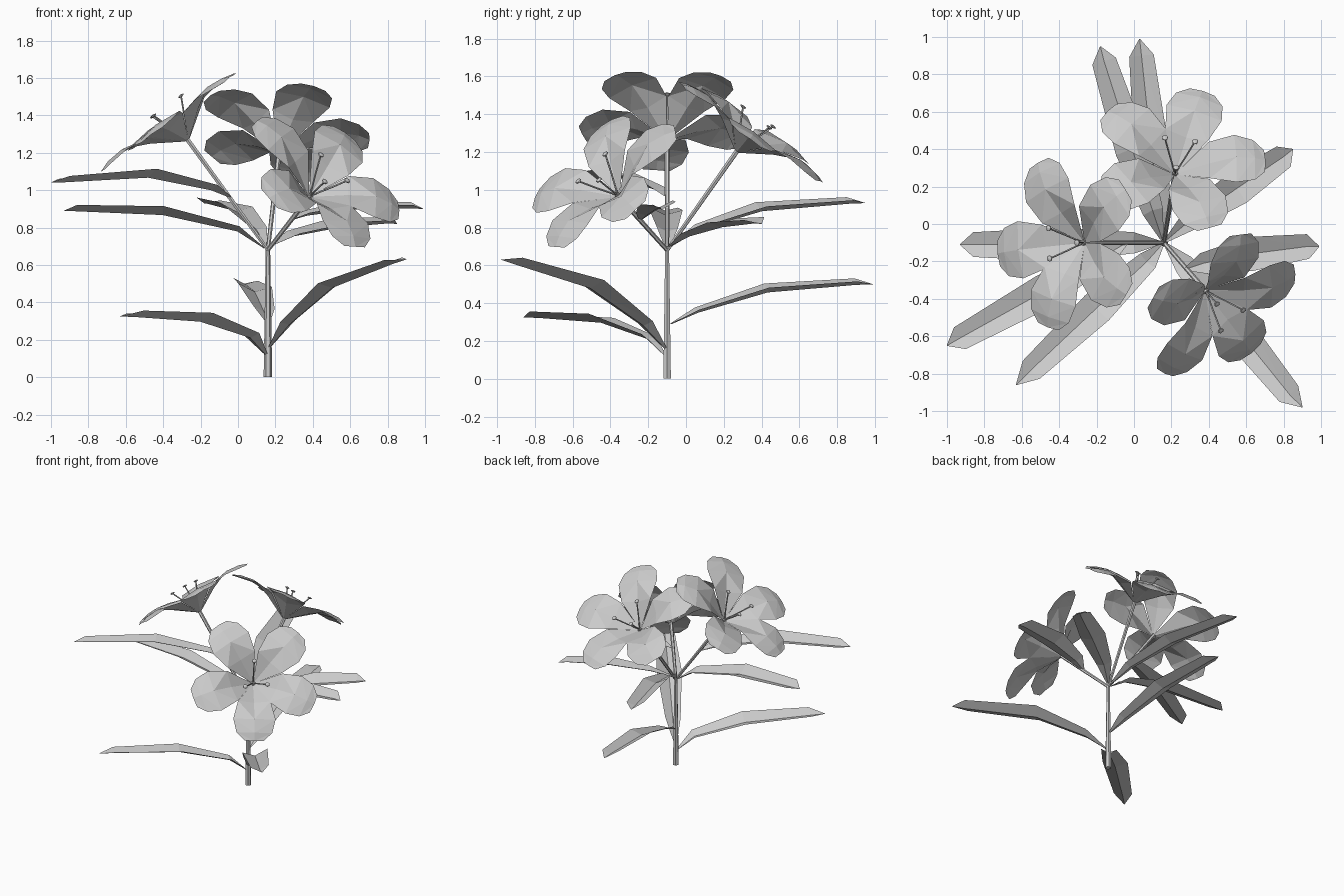
import bpy, bmesh, math
from mathutils import Vector, Matrix

cube = bpy.data.objects.get("Cube")
if cube:
    bpy.data.objects.remove(cube, do_unlink=True)

grey = bpy.data.materials.new("plain grey")
grey.use_nodes = True
GREY = (0.6, 0.6, 0.6, 1)
grey.diffuse_color = GREY
grey.node_tree.nodes["Principled BSDF"].inputs["Base Color"].default_value = GREY


def finish(name, bm):
    bmesh.ops.remove_doubles(bm, verts=bm.verts, dist=0.0005)
    mesh = bpy.data.meshes.new(name)
    bm.to_mesh(mesh)
    bm.free()
    mesh.materials.append(grey)
    obj = bpy.data.objects.new(name, mesh)
    bpy.context.collection.objects.link(obj)
    return obj


def skin(bm, rows, closed=False):
    """Join rows of points into triangles."""
    grid = [[bm.verts.new(p) for p in row] for row in rows]
    n = len(grid[0])
    for a, b in zip(grid, grid[1:]):
        for i in range(n if closed else n - 1):
            j = (i + 1) % n
            if not closed and i >= n // 2:      # mirror the diagonals
                bm.faces.new((a[i], a[j], b[i]))
                bm.faces.new((a[j], b[j], b[i]))
            else:
                bm.faces.new((a[i], a[j], b[j]))
                bm.faces.new((a[i], b[j], b[i]))
    return grid


def tube(bm, path, radii, sides=6):
    pts = [Vector(p) for p in path]
    rows = []
    for i, (p, r) in enumerate(zip(pts, radii)):
        d = pts[min(i + 1, len(pts) - 1)] - pts[max(i - 1, 0)]
        q = d.to_track_quat('Z', 'Y')
        rows.append([p + q @ Vector((r * math.cos(t), r * math.sin(t), 0))
                     for t in (math.tau * k / sides for k in range(sides))])
    grid = skin(bm, rows, True)
    bm.faces.new(grid[0][::-1])
    bm.faces.new(grid[-1])


# Main stem
FORK = Vector((0.16, -0.1, 0.68))
bm = bmesh.new()
tube(bm, [(0.16, -0.1, 0), FORK], [0.023, 0.012])
finish("main_stem", bm)


# Leaves: a folded blade along a path, rolled a little to its right
LEAF_HALF_WIDTH = (0.01, 0.056, 0.092, 0.066, 0.002)
LEAF_FOLD = 0.4
LEAF_ROLL = 0.12


def leaf(name, path):
    pts = [Vector(p) for p in path]
    rows = []
    for i, (p, w) in enumerate(zip(pts, LEAF_HALF_WIDTH)):
        d = pts[min(i + 1, 4)] - pts[max(i - 1, 0)]
        side = Vector((-d.y, d.x, 0)).normalized()
        up = d.cross(side).normalized()
        rows.append([p - side * w + up * w * (LEAF_FOLD / 2 - LEAF_ROLL),
                     p - up * w * LEAF_FOLD / 2,
                     p + side * w + up * w * (LEAF_FOLD / 2 + LEAF_ROLL)])
    bm = bmesh.new()
    skin(bm, rows)
    finish(name, bm)


leaf("lower_leaf_right", [(.15, -.11, .12), (.07, -.2, .22), (-.2, -.45, .315), (-.55, -.78, .335), (-.63, -.86, .325)])
leaf("lower_leaf_left", [(.17, -.11, .16), (.27, -.22, .29), (.5, -.5, .495), (.83, -.91, .62), (.9, -.98, .63)])
leaf("lower_leaf_back", [(.16, -.08, .29), (.14, .06, .36), (.09, .43, .475), (.04, .9, .51), (.03, .99, .5)])
leaf("upper_leaf_right", [(.14, -.1, .69), (0, -.1, .79), (-.4, -.11, .885), (-.86, -.11, .9), (-.93, -.11, .89)])
leaf("upper_leaf_back", [(.15, -.08, .7), (.1, .07, .8), (-.01, .4, .905), (-.16, .87, .94), (-.18, .95, .93)])
leaf("upper_leaf_left", [(.17, -.09, .7), (.3, .02, .765), (.55, .19, .82), (.8, .36, .835), (.85, .4, .82)])
leaf("branch_leaf_right", [(-.04, -.1, .96), (-.14, -.16, 1.01), (-.48, -.36, 1.085), (-.93, -.61, 1.055), (-1, -.65, 1.04)])
leaf("branch_leaf_left", [(.28, -.24, .84), (.37, -.21, .875), (.62, -.16, .915), (.93, -.12, .915), (.99, -.12, .9)])


# Petal rows: distance out, half width, height of middle, height of edges
PETAL = [(0.012, 0.009, 0.0, 0.0),
         (0.17, 0.118, 0.10, 0.13),
         (0.31, 0.154, 0.165, 0.15),
         (0.41, 0.13, 0.157, 0.14),
         (0.468, 0.07, 0.137, 0.132)]


def flower(name, base, angles):
    base = Vector(base)
    axis = (base - FORK).normalized()
    out = Vector((axis.x, axis.y, 0)).normalized()
    v = Vector((out.y, -out.x, 0))
    u = v.cross(axis)
    frame = Matrix((u, v, axis)).transposed()

    # Flower stalk
    bm = bmesh.new()
    tube(bm, [FORK, base + axis * 0.01], [0.011, 0.014])
    finish(name + "_stalk", bm)

    # Five folded petals opening from a funnel
    bm = bmesh.new()
    for angle in angles:
        turn = Matrix.Rotation(math.radians(angle), 3, 'Z')
        skin(bm, [[base + frame @ turn @ Vector(p) for p in
                   ((r, -w, edge), (r + 0.005, 0, mid), (r, w, edge))]
                  for r, w, mid, edge in PETAL])
    finish(name + "_petals", bm)

    # Three curved stamens with flattened round tips
    bm = bmesh.new()
    flat = frame.to_4x4() @ Matrix.Diagonal((1, 1, 0.4, 1))
    for angle in (0, 135, 230):
        turn = Matrix.Rotation(math.radians(angle), 3, 'Z')
        path = [base + frame @ turn @ Vector(p)
                for p in ((0.005, 0, 0.01), (0.06, 0, 0.11), (0.11, 0, 0.21))]
        tube(bm, path, [0.005] * 3, 5)
        bmesh.ops.create_icosphere(bm, subdivisions=1, radius=0.019,
                                   matrix=Matrix.Translation(path[-1]) @ flat)
    finish(name + "_stamens", bm)


flower("right_flower", (-0.27, -0.1, 1.27), (37, 115, 187, 253, 324))
flower("front_flower", (0.385, -0.36, 0.97), (30, 106, 176, 243, 314))
flower("back_flower", (0.22, 0.27, 1.205), (29, 100, 171, 240, 314))
